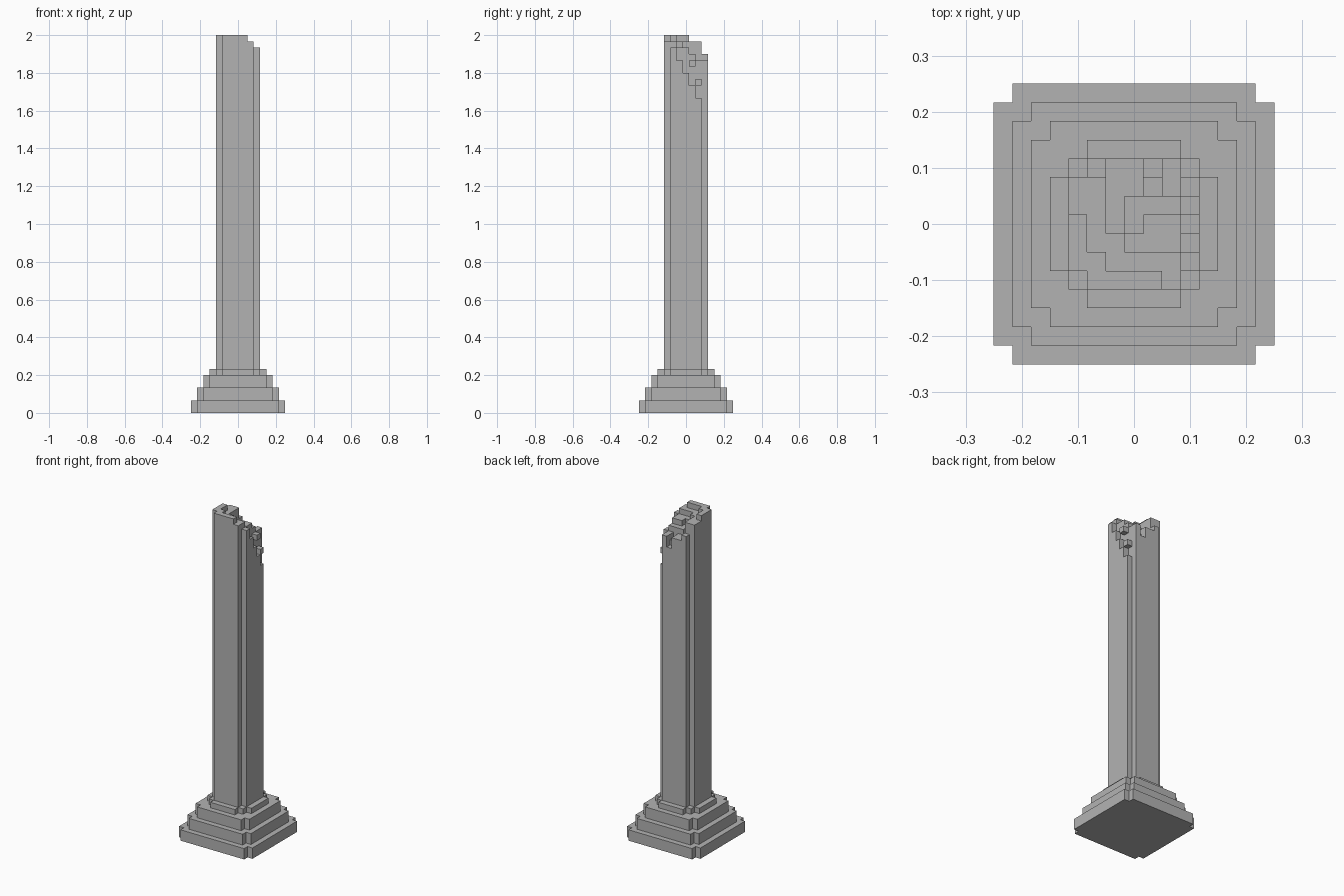
import bpy, bmesh
from mathutils import Vector

old = bpy.data.objects.get("Cube")
if old:
    bpy.data.objects.remove(old)

U = 1 / 30      # block size
TOP = 60        # full height in blocks

stone = bpy.data.materials.new("grey_stone")
stone.use_nodes = True
GREY = (0.45, 0.45, 0.45, 1)
stone.diffuse_color = GREY
stone.node_tree.nodes["Principled BSDF"].inputs["Base Color"].default_value = GREY


def slab(half, notch, z0, z1):
    """Square layer of blocks with a notch taken out of each corner."""
    r = range(-half, half + 1)
    return {(x, y, z) for x in r for y in r for z in range(z0, z1)
            if not notch(abs(x), abs(y))}


def build(name, cells, solid):
    """Mesh only the exposed block faces, then merge coplanar ones."""
    bm = bmesh.new()
    for c in sorted(cells):
        for axis in range(3):
            for s in (-1, 1):
                n = list(c)
                n[axis] += s
                if tuple(n) in solid:
                    continue
                d, a, b = Vector(), Vector(), Vector()
                d[axis] = s / 2
                a[(axis + 1) % 3] = 0.5
                b[(axis + 2) % 3] = 0.5 * s
                mid = Vector(c) + Vector((0, 0, 0.5)) + d
                bm.faces.new([bm.verts.new((mid + p) * U)
                              for p in (-a - b, a - b, a + b, b - a)])
    bmesh.ops.remove_doubles(bm, verts=bm.verts, dist=U / 100)
    bmesh.ops.dissolve_limit(bm, angle_limit=0.01, verts=bm.verts, edges=bm.edges)
    me = bpy.data.meshes.new(name)
    bm.to_mesh(me)
    bm.free()
    me.materials.append(stone)
    ob = bpy.data.objects.new(name, me)
    bpy.context.collection.objects.link(ob)


# Stepped plinth and the collar around the shaft
plinth = set()
for step, half in enumerate((7, 6, 5)):
    plinth |= slab(half, lambda x, y: x == y == half, 2 * step, 2 * step + 2)
plinth |= slab(4, lambda x, y: max(x, y) == 4 and min(x, y) > 2, 6, 7)

# Shaft with a broken top: blocks missing per column, back row first
BROKEN = ("-34464-",
          "114454a",
          "1143338",
          "0143226",
          "0112224",
          "0011112",
          "-00001-")
shaft = set()
for row, line in enumerate(BROKEN):
    for col, drop in enumerate(line):
        if drop != "-":
            shaft |= {(col - 3, 3 - row, z) for z in range(7, TOP - int(drop, 16))}
# Jutting fragments on the broken side
shaft |= {(3, 1, 55), (3, 2, 52)}

solid = plinth | shaft
build("stepped_plinth", plinth, solid)
build("broken_shaft", shaft, solid)
